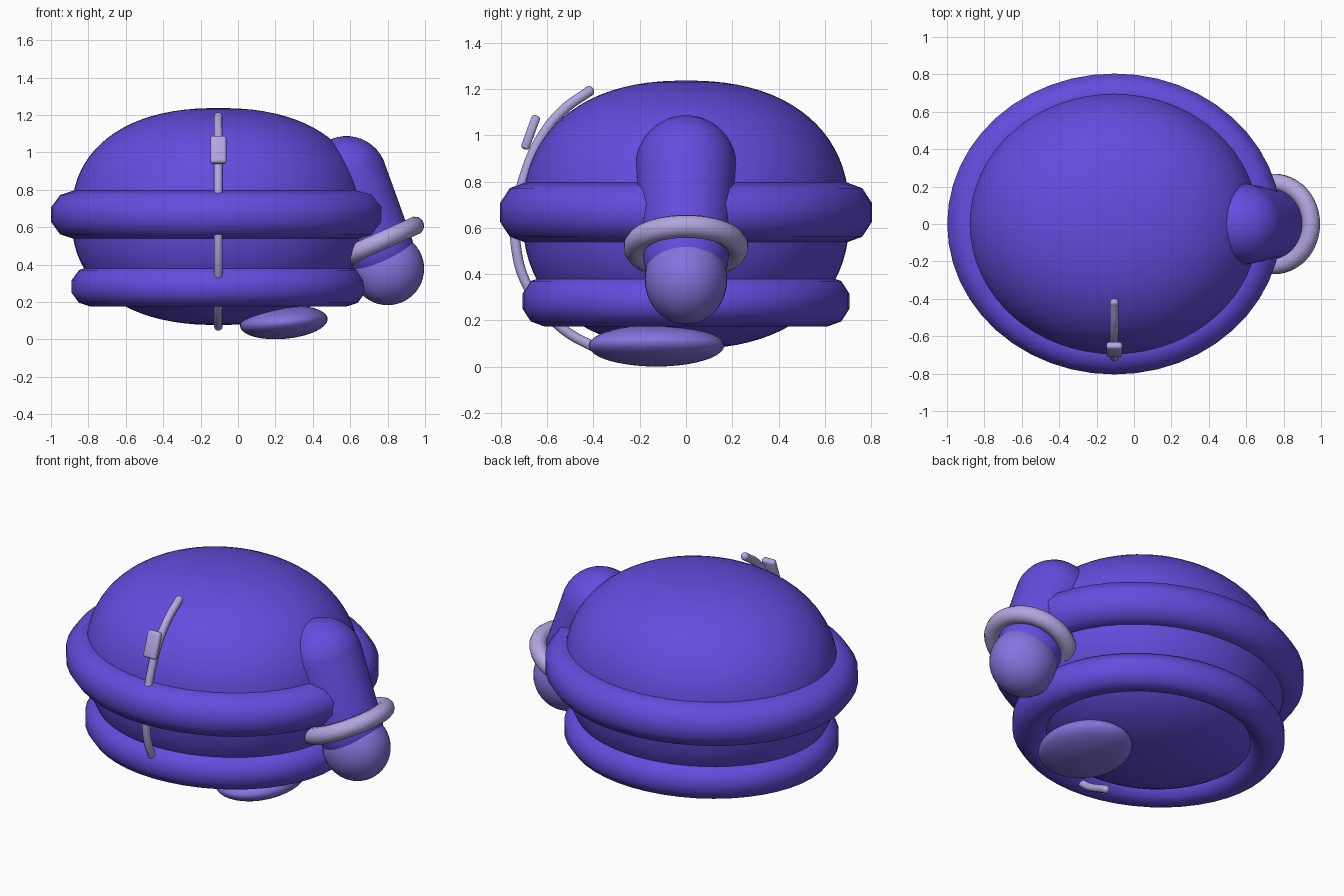
import bpy
import math
from mathutils import Vector

if "Cube" in bpy.data.objects:
    bpy.data.objects.remove(bpy.data.objects["Cube"])

CX = -0.105      # centre line of the body
DEPTH = 0.9      # body depth relative to its width


def material(name, rgb):
    m = bpy.data.materials.new(name)
    m.use_nodes = True
    m.diffuse_color = (*rgb, 1)
    m.node_tree.nodes["Principled BSDF"].inputs["Base Color"].default_value = (*rgb, 1)
    return m


purple = material("purple", (0.13, 0.072, 0.73))
violet = material("light_violet", (0.24, 0.17, 0.73))
lilac = material("pale_lilac", (0.45, 0.38, 0.74))


def finish(ob, name, mat, angle=None):
    ob.name = name
    ob.data.materials.append(mat)
    bpy.ops.object.select_all(action="DESELECT")
    ob.select_set(True)
    bpy.context.view_layer.objects.active = ob
    if angle:
        bpy.ops.object.shade_smooth_by_angle(angle=angle)
    else:
        bpy.ops.object.shade_smooth()
    return ob


def lathe(name, profile, mat, closed=False, segments=48):
    """Spin (radius, height) points, listed bottom to top, around z."""
    verts, faces = [], []
    n = len(profile)
    for s in range(segments):
        a = math.tau * s / segments
        verts += [(r * math.cos(a), r * math.sin(a), z) for r, z in profile]
    for s in range(segments):
        t = (s + 1) % segments
        for i in range(n if closed else n - 1):
            j = (i + 1) % n
            faces.append((s * n + i, t * n + i, t * n + j, s * n + j))
    if not closed:
        faces.append([s * n for s in reversed(range(segments))])
        faces.append([s * n + n - 1 for s in range(segments)])
    mesh = bpy.data.meshes.new(name)
    mesh.from_pydata(verts, [], faces)
    ob = bpy.data.objects.new(name, mesh)
    bpy.context.collection.objects.link(ob)
    return finish(ob, name, mat, math.radians(60))


def ring(name, major, minor, mat, sides=10):
    pts = [math.tau * (i + 0.5) / sides for i in range(sides)]
    profile = [(major + minor * math.cos(a), minor * math.sin(a)) for a in pts]
    return lathe(name, profile, mat, closed=True)


def ellipsoid(name, centre, radii, mat, tilt=0):
    bpy.ops.mesh.primitive_uv_sphere_add(segments=40, ring_count=24, location=centre)
    ob = bpy.context.object
    ob.scale = radii
    ob.rotation_euler.y = tilt
    return finish(ob, name, mat)


# Body: a rounded, slightly squared dome
def power(v, e):
    return math.copysign(abs(v) ** e, v)


angles = [math.radians(-88 + 176 * i / 40) for i in range(41)]
body = lathe("body", [(0.785 * power(math.cos(a), 0.87), 0.58 * power(math.sin(a), 0.87))
                      for a in angles], purple, segments=64)
body.location = (CX, 0, 0.657)
body.scale.y = DEPTH

# Two padded rolls around the body
for name, major, minor, z in (("upper_roll", 0.77, 0.13, 0.667),
                              ("lower_roll", 0.682, 0.108, 0.283)):
    roll = ring(name, major, minor, purple)
    roll.location = (CX, 0, z)
    roll.scale.y = DEPTH

# Arm: tapered capsule leaning outward, with cuff and hand
shoulder, wrist = Vector((0.58, 0, 0.87)), Vector((0.755, 0, 0.48))
axis = shoulder - wrist
length = axis.length
turn = axis.to_track_quat("Z", "Y")
low, high = 0.185, 0.217
quarter = [math.radians(2 + 8.8 * i) for i in range(11)]
profile = [(low * math.sin(a), -low * math.cos(a)) for a in quarter]
profile += [(high * math.sin(a), length + high * math.cos(a)) for a in reversed(quarter)]
arm = lathe("arm", profile, purple)
cuff = ring("cuff", 0.22, 0.05, lilac, sides=12)
for ob, where in ((arm, wrist), (cuff, Vector((0.745, 0, 0.517)))):
    ob.location = where
    ob.rotation_mode = "QUATERNION"
    ob.rotation_quaternion = turn
ellipsoid("hand", (0.8, 0, 0.378), (0.195, 0.178, 0.195), violet)

# Foot
ellipsoid("foot", (0.245, -0.128, 0.091), (0.235, 0.293, 0.088), violet, math.radians(-5))

# Zip running down the front
path = [(-0.42, 1.19), (-0.53, 1.11), (-0.62, 1.0), (-0.69, 0.85), (-0.73, 0.68),
        (-0.735, 0.52), (-0.68, 0.34), (-0.54, 0.17), (-0.37, 0.07)]
curve = bpy.data.curves.new("zip_strip", "CURVE")
curve.dimensions = "3D"
curve.bevel_depth = 0.023
curve.bevel_resolution = 3
curve.use_fill_caps = True
spline = curve.splines.new("BEZIER")
spline.bezier_points.add(len(path) - 1)
for p, (y, z) in zip(spline.bezier_points, path):
    p.co = (CX, y, z)
    p.handle_left_type = p.handle_right_type = "AUTO"
strip = bpy.data.objects.new("zip_strip", curve)
bpy.context.collection.objects.link(strip)
curve.materials.append(lilac)
for name, (y, z) in (("zip_top_end", path[0]), ("zip_bottom_end", path[-1])):
    ellipsoid(name, (CX, y, z), (0.023, 0.023, 0.023), lilac)

# Zip slider
bpy.ops.mesh.primitive_cube_add(size=1, location=(CX, -0.672, 1.013))
slider = bpy.context.object
slider.dimensions = (0.085, 0.038, 0.155)
slider.rotation_euler.x = math.radians(-20)
bpy.ops.object.transform_apply(location=False, rotation=False, scale=True)
bevel = slider.modifiers.new("soft_edges", "BEVEL")
bevel.width = 0.014
bevel.segments = 3
finish(slider, "zip_slider", lilac)
